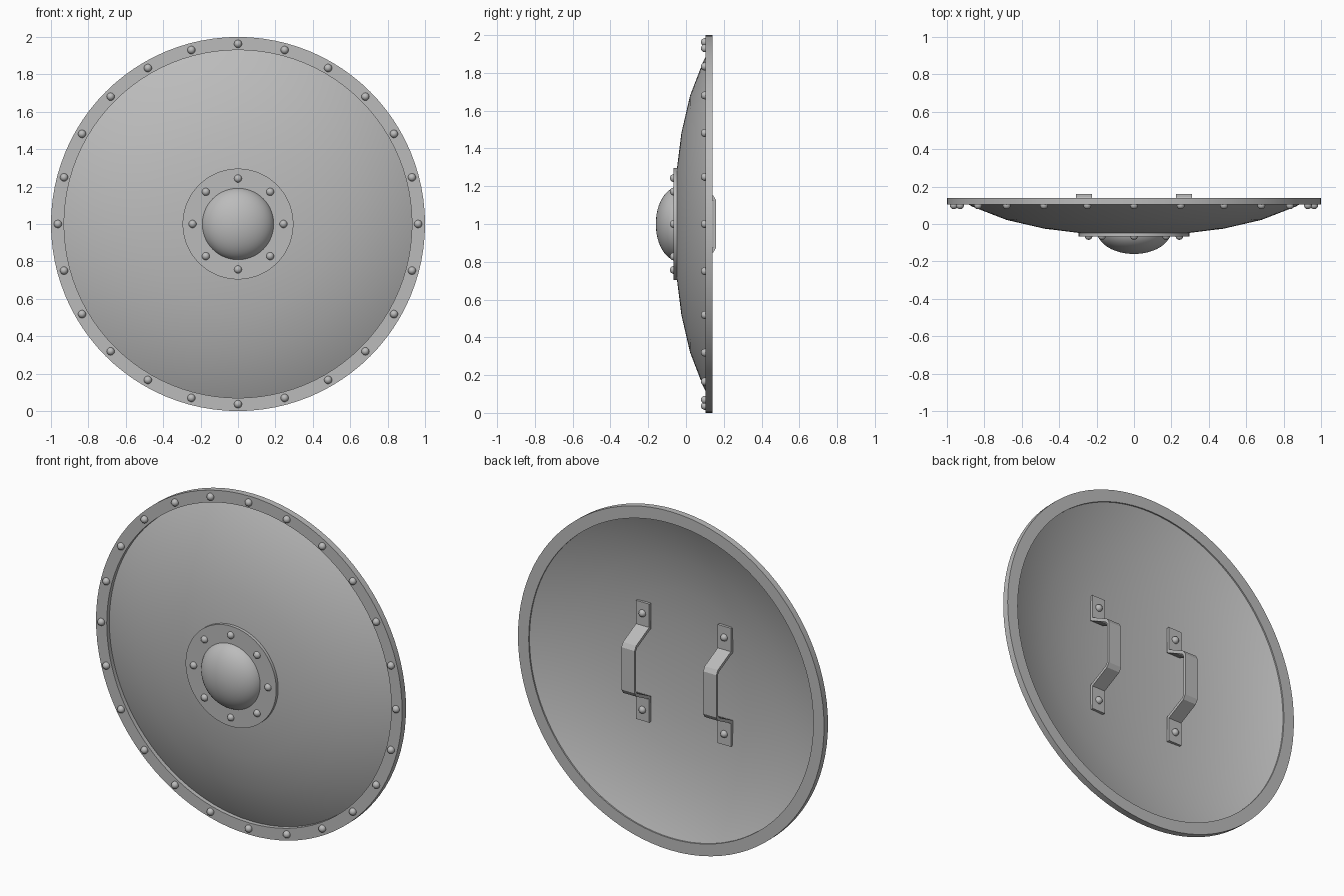
import bpy, bmesh, math
from mathutils import Vector

if "Cube" in bpy.data.objects:
    bpy.data.objects.remove(bpy.data.objects["Cube"])

steel = bpy.data.materials.new("steel_grey")
steel.diffuse_color = (0.5, 0.5, 0.5, 1)
steel.use_nodes = True
steel.node_tree.nodes["Principled BSDF"].inputs["Base Color"].default_value = steel.diffuse_color


def finish(name, bm, angle=30):
    bmesh.ops.remove_doubles(bm, verts=bm.verts, dist=1e-5)
    bmesh.ops.recalc_face_normals(bm, faces=bm.faces)
    me = bpy.data.meshes.new(name)
    bm.to_mesh(me)
    bm.free()
    me.materials.append(steel)
    ob = bpy.data.objects.new(name, me)
    bpy.context.collection.objects.link(ob)
    bpy.ops.object.select_all(action='DESELECT')
    ob.select_set(True)
    bpy.context.view_layer.objects.active = ob
    bpy.ops.object.shade_smooth_by_angle(angle=math.radians(angle))
    return ob


def lathe(name, profile, closed=False, n=96):
    """Spin (radius, y) points around the shield axis at z = 1."""
    bm = bmesh.new()
    vs = [bm.verts.new((r, y, 1)) for r, y in profile]
    pairs = list(zip(vs, vs[1:])) + ([(vs[-1], vs[0])] if closed else [])
    es = [bm.edges.new(p) for p in pairs]
    bmesh.ops.spin(bm, geom=vs + es, cent=(0, 0, 1), axis=(0, 1, 0),
                   angle=2 * math.pi, steps=n, use_duplicate=False)
    return finish(name, bm)


def rivets(name, centres, r):
    bm = bmesh.new()
    for c in centres:
        new = bmesh.ops.create_uvsphere(bm, u_segments=16, v_segments=10, radius=r)
        bmesh.ops.translate(bm, verts=new["verts"], vec=Vector(c))
    return finish(name, bm, 60)


def ring(count, radius, y):
    return [(radius * math.sin(2 * math.pi * i / count), y,
             1 + radius * math.cos(2 * math.pi * i / count)) for i in range(count)]


def sag(r):
    return 0.13 * r ** 2 + 0.1 * r ** 4


# Domed body with thickness
radii = [0, 0.14, 0.29, 0.48, 0.68, 0.86, 0.94]
front = [(r, -0.06 + sag(r)) for r in radii]
back = [(r, -0.015 + 0.783 * sag(r)) for r in reversed(radii)]
lathe("shield_body", front + back)

# Flat outer rim
lathe("rim", [(0.93, 0.103), (1, 0.103), (1, 0.14), (0.93, 0.14)], closed=True)

# Centre boss: plate and bulge
lathe("boss_plate", [(0, -0.066), (0.296, -0.066), (0.296, -0.045), (0, -0.045)])
bulge = [(0.196 * math.sin(a), -0.04 - 0.12 * math.cos(a))
         for a in [math.pi / 2 * i / 12 for i in range(13)]]
lathe("boss_bulge", bulge, n=64)

# Rivets around rim and boss
rivets("rim_rivets", ring(24, 0.963, 0.1), 0.021)
rivets("boss_rivets", ring(8, 0.243, -0.064), 0.021)

# Two bent strap handles on the back
half = [(0.35, 0.006), (0.20, 0.006), (0.135, 0.135), (0.12, 0.145)]
outer_half = [(0.35, 0.024), (0.212, 0.024), (0.15, 0.145), (0.125, 0.16)]
inner = half + [(-z, y) for z, y in reversed(half)]
outer = outer_half + [(-z, y) for z, y in reversed(outer_half)]
for side, cx in (("left", -0.267), ("right", 0.267)):
    bm = bmesh.new()
    rows = [[bm.verts.new((cx + dx, y, 1 + z)) for dx, (z, y) in
             ((-0.043, a), (0.043, a), (0.043, b), (-0.043, b))]
            for a, b in zip(inner, outer)]
    for p, q in zip(rows, rows[1:]):
        for k in range(4):
            bm.faces.new((p[k], p[(k + 1) % 4], q[(k + 1) % 4], q[k]))
    bm.faces.new(rows[0])
    bm.faces.new(rows[-1])
    finish(side + "_handle", bm)
    rivets(side + "_handle_rivets", [(cx, 0.024, 1 + s * 0.285) for s in (-1, 1)], 0.021)
